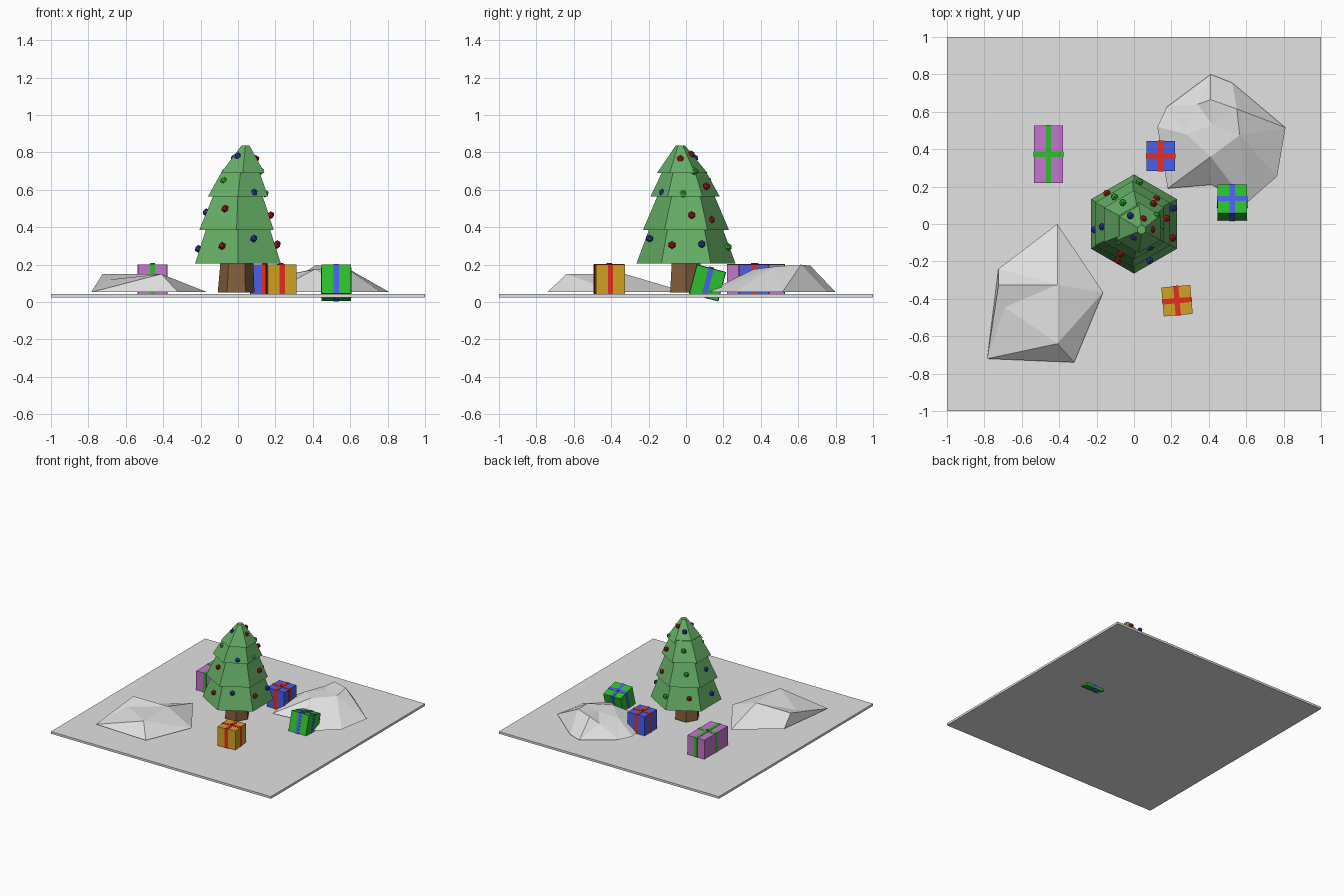
import bpy, bmesh, math
from mathutils import Matrix, Vector
from mathutils.geometry import delaunay_2d_cdt

cube = bpy.data.objects.get("Cube")
if cube:
    bpy.data.objects.remove(cube, do_unlink=True)


def material(name, r, g, b):
    m = bpy.data.materials.new(name)
    m.use_nodes = True
    m.diffuse_color = (r, g, b, 1)
    m.node_tree.nodes["Principled BSDF"].inputs["Base Color"].default_value = (r, g, b, 1)
    return m


SNOW = material("snow", .76, .76, .76)
NEEDLE = material("needle green", .13, .42, .13)
BARK = material("bark brown", .23, .115, .045)
PURPLE = material("wrap purple", .55, .18, .61)
GREEN = material("wrap green", .025, .52, .025)
BLUE = material("wrap blue", .07, .12, .83)
RED = material("ribbon red", .9, .03, .017)
GOLD = material("wrap gold", .64, .37, .017)
BALL_RED = material("bauble red", .42, .01, .01)
BALL_BLUE = material("bauble blue", .025, .04, .45)


def finish(name, bm, mat):
    mesh = bpy.data.meshes.new(name)
    bm.to_mesh(mesh)
    bm.free()
    mesh.materials.append(mat)
    ob = bpy.data.objects.new(name, mesh)
    bpy.context.collection.objects.link(ob)
    return ob


def box(name, size, matrix, mat):
    bm = bmesh.new()
    bmesh.ops.create_cube(bm, size=1, matrix=matrix @ Matrix.Diagonal((*size, 1)))
    return finish(name, bm, mat)


def hex_frustum(name, base, r0, top, r1, mat, turn):
    """Six-sided frustum whose top may lean away from its base."""
    bm = bmesh.new()
    rings = []
    for centre, r in ((base, r0), (top, r1)):
        ring = []
        for i in range(6):
            a = math.radians(60 * i + turn)
            ring.append(bm.verts.new(Vector(centre) + Vector((r * math.cos(a), r * math.sin(a), 0))))
        rings.append(ring)
    low, high = rings
    for i in range(6):
        j = (i + 1) % 6
        bm.faces.new((low[i], low[j], high[j], high[i]))
    bm.faces.new(low[::-1])
    bm.faces.new(high)
    return finish(name, bm, mat)


def snow_heap(name, outline, crest, floor=.053):
    """Faceted heap spanned between a floor outline and raised crest points."""
    flat = [Vector(p) for p in outline] + [Vector(p[:2]) for p in crest]
    n = len(outline)
    heights = [floor] * n + [p[2] for p in crest]
    pts, _, faces, origin, _, _ = delaunay_2d_cdt(flat, [], [list(range(n))], 1, 1e-5)
    bm = bmesh.new()
    verts = [bm.verts.new((p.x, p.y, heights[o[0]])) for p, o in zip(pts, origin)]
    for f in faces:
        bm.faces.new([verts[i] for i in f])
    bm.normal_update()
    for f in bm.faces:
        if f.normal.z < 0:
            f.normal_flip()
    return finish(name, bm, SNOW)


def gift(name, centre, size, wrap, ribbon, tilt=0, spin=0):
    """Wrapped box with two crossing ribbons and a small knot."""
    m = (Matrix.Translation(centre) @ Matrix.Rotation(math.radians(spin), 4, "Z")
         @ Matrix.Rotation(math.radians(tilt), 4, "X"))
    w, d, h = size
    band = .028
    box(name + "_box", size, m, wrap)
    box(name + "_ribbon_long", (band, d + .005, h + .005), m, ribbon)
    box(name + "_ribbon_cross", (w + .004, band, h + .004), m, ribbon)
    knot = m @ Matrix.Translation((0, 0, h / 2 + .003)) @ Matrix.Rotation(math.pi / 4, 4, "Z")
    box(name + "_knot", (.02, .02, .01), knot, ribbon)


# Ground slab
box("ground", (2, 2, .018), Matrix.Translation((0, 0, .034)), SNOW)

# Tree trunk and leaning tiers
hex_frustum("trunk", (-.01, 0, .052), .098, (-.005, 0, .26), .085, BARK, 0)
tiers = [
    ((0, 0, .205), .265, (0, 0, .41), .19),
    ((-.008, 0, .385), .23, (0, 0, .585), .145),
    ((0, -.005, .565), .185, (.015, -.01, .71), .11),
    ((.025, -.02, .69), .135, (.04, -.03, .837), .025),
]
for i, (base, r0, top, r1) in enumerate(tiers):
    hex_frustum(f"tree_tier_{i + 1}", base, r0, top, r1, NEEDLE, 30)

# Baubles
baubles = {
    "red": (BALL_RED, [
        (.095, -.03, .765), (.05, .027, .79), (.105, .11, .62), (-.07, -.16, .5),
        (.175, .03, .465), (.12, .135, .44), (-.085, -.195, .3), (.208, -.075, .305),
        (-.145, .165, .3)]),
    "blue": (BALL_BLUE, [
        (0, -.07, .78), (-.02, .045, .77), (.085, -.125, .585), (-.17, -.015, .48),
        (.085, -.195, .34), (-.212, -.03, .285), (.21, .085, .31)]),
    "green": (GREEN, [
        (-.075, -.095, .65), (.145, -.015, .58), (.12, .045, .7), (-.06, .115, .65),
        (-.105, .145, .48), (.03, .225, .295)]),
}
for colour, (mat, places) in baubles.items():
    bm = bmesh.new()
    for p in places:
        bmesh.ops.create_icosphere(bm, subdivisions=1, radius=.021, matrix=Matrix.Translation(p))
    finish(f"{colour}_baubles", bm, mat)

# Gifts
gift("purple_gift", (-.457, .373, .122), (.155, .305, .156), PURPLE, GREEN)
gift("gold_gift", (.23, -.41, .122), (.155, .155, .156), GOLD, RED, spin=5)
gift("blue_gift", (.143, .363, .122), (.155, .16, .156), BLUE, RED)
gift("green_gift", (.525, .115, .103), (.158, .158, .158), GREEN, BLUE, tilt=-15)

# Snow heaps
snow_heap("front_snow_heap",
          [(-.41, 0), (-.725, -.24), (-.785, -.72), (-.32, -.74), (-.165, -.365)],
          [(-.724, -.325, .15), (-.41, -.325, .15), (-.41, -.64, .15), (-.69, -.445, .12)])
snow_heap("back_snow_heap",
          [(.41, .8), (.175, .625), (.125, .52), (.18, .19), (.415, .21),
           (.6, .11), (.765, .255), (.81, .515), (.525, .755)],
          [(.41, .665, .195), (.55, .615, .2), (.565, .475, .19), (.41, .36, .175),
           (.28, .48, .15), (.34, .64, .15), (.42, .53, .18)])
